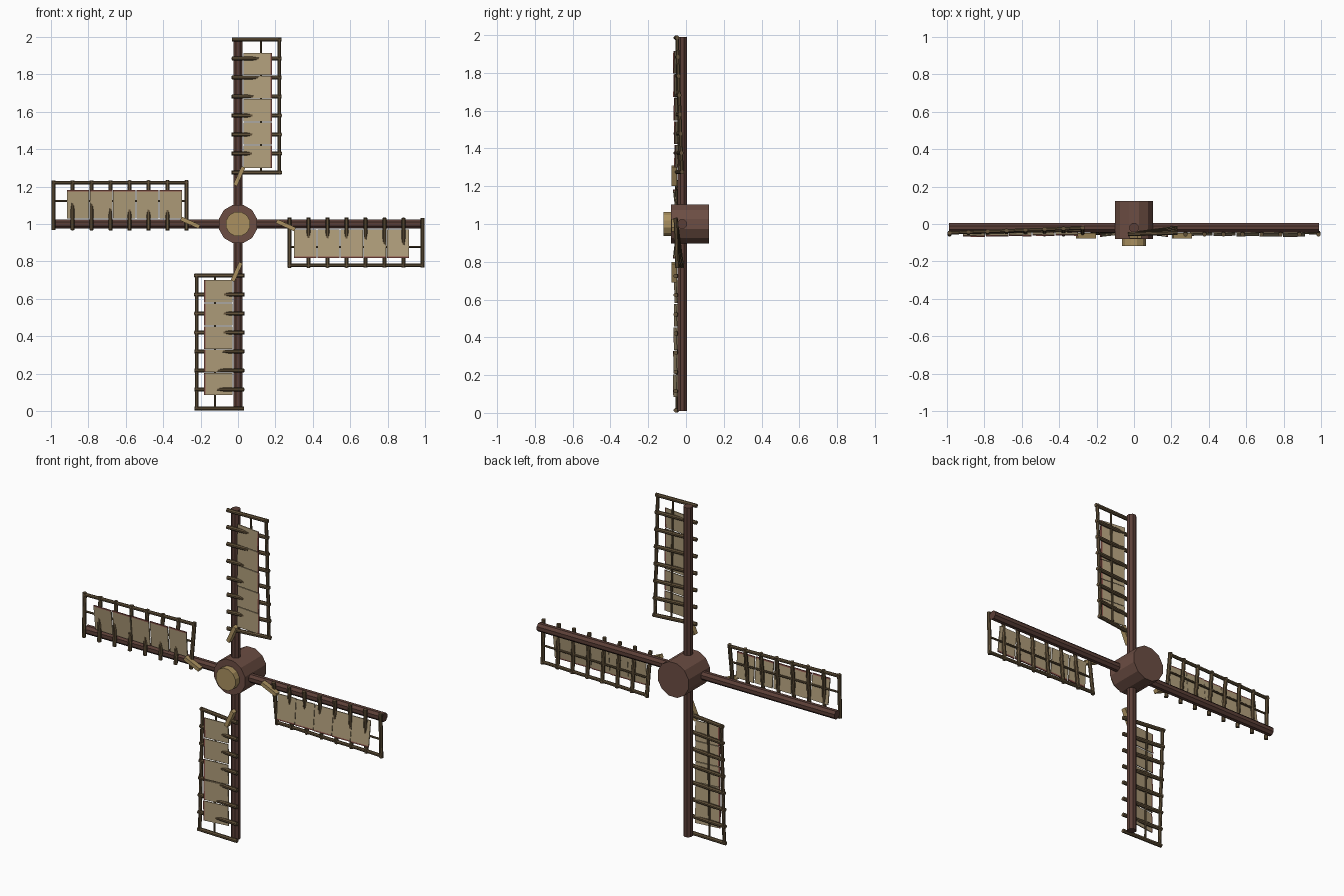
import bpy, bmesh, math
from mathutils import Matrix, Vector

cube = bpy.data.objects.get("Cube")
if cube:
    bpy.data.objects.remove(cube)


def material(name, rgb):
    m = bpy.data.materials.new(name)
    m.use_nodes = True
    m.diffuse_color = (*rgb, 1)
    m.node_tree.nodes["Principled BSDF"].inputs["Base Color"].default_value = (*rgb, 1)
    return m


HUB = material("hub_brown", (0.15, 0.075, 0.056))
SPAR = material("dark_spar_wood", (0.105, 0.049, 0.038))
LATTICE = material("lattice_wood", (0.125, 0.085, 0.042))
GOLD = material("golden_wood", (0.40, 0.28, 0.115))
CLOTH = material("sail_cloth", (0.44, 0.345, 0.20))
RED = material("red_hem", (0.27, 0.09, 0.07))
CENTRE = Matrix.Translation((0, 0, 1))


def finish(bm, name, mat, matrix):
    bmesh.ops.recalc_face_normals(bm, faces=bm.faces)
    bm.transform(matrix)
    mesh = bpy.data.meshes.new(name)
    bm.to_mesh(mesh)
    bm.free()
    mesh.materials.append(mat)
    ob = bpy.data.objects.new(name, mesh)
    bpy.context.collection.objects.link(ob)
    return ob


def add_rod(bm, a, b, radius, sides=8):
    a, b = Vector(a), Vector(b)
    turn = (b - a).to_track_quat('Z', 'Y').to_matrix().to_4x4()
    place = Matrix.Translation((a + b) / 2) @ turn @ Matrix.Rotation(math.pi / sides, 4, 'Z')
    bmesh.ops.create_cone(bm, cap_ends=True, segments=sides, radius1=radius,
                          radius2=radius, depth=(b - a).length, matrix=place)


def rod(name, a, b, radius, mat, matrix, sides=8):
    bm = bmesh.new()
    add_rod(bm, a, b, radius, sides)
    return finish(bm, name, mat, matrix)


def add_slab(bm, corners, thick):
    # Thin sheet over four corners, thickened along y
    front = [bm.verts.new(c) for c in corners]
    back = [bm.verts.new((c[0], c[1] + thick, c[2])) for c in corners]
    bm.faces.new(front)
    bm.faces.new(back[::-1])
    for i in range(4):
        j = (i + 1) % 4
        bm.faces.new((front[i], back[i], back[j], front[j]))


# Lattice surface: twists back towards the hub
INNER, OUTER, R0, R1 = -0.033, 0.233, 0.275, 0.986


def lattice_point(x, r):
    t = (r - R0) / (R1 - R0)
    edge_y = -0.02 - 0.027 * t
    s = (x - INNER) / (OUTER - INNER)
    return (x, -0.055 + (edge_y + 0.055) * s, r)


def cloth_point(x, r, lift=0.0):
    t = (r - 0.3) / 0.62
    s = (x - 0.03) / 0.15
    return (x, -0.048 - (0.011 + 0.008 * t) * s - lift, r)


def build_sail(label, angle):
    m = CENTRE @ Matrix.Rotation(angle, 4, 'Y')
    rod(label + "_spar", (0, -0.02, 0.05), (0, -0.02, 0.99), 0.0265, SPAR, m)

    # Rungs across the spar
    bm = bmesh.new()
    count = 8
    for i in range(count):
        r = R0 + (R1 - R0) * i / (count - 1)
        add_rod(bm, lattice_point(INNER, r), lattice_point(OUTER, r), 0.0115)
    finish(bm, label + "_rungs", LATTICE, m)

    # Long rails
    for part, x, radius in (("outer_rail", 0.221, 0.010), ("middle_rail", 0.122, 0.006)):
        rod(label + "_" + part, lattice_point(x, R0 - 0.008),
            lattice_point(x, R1 + 0.008), radius, LATTICE, m)

    # Five overlapping cloth panels with a red hem
    cloth, hem = bmesh.new(), bmesh.new()
    step = 0.124
    for i in range(5):
        a = 0.3 + i * step
        b = a + step - 0.005
        for bm, x0, x1 in ((cloth, 0.03, 0.175), (hem, 0.175, 0.183)):
            add_slab(bm, [cloth_point(x0, a, 0.004), cloth_point(x1, a, 0.004),
                          cloth_point(x1, b), cloth_point(x0, b)], 0.006)
    finish(cloth, label + "_cloth", CLOTH, m)
    finish(hem, label + "_hem", RED, m)

    # Slanted brace board at the foot of the sail
    bm = bmesh.new()
    lean = math.atan2(0.045, 0.10)
    bmesh.ops.create_cube(bm, size=1, matrix=Matrix.Translation((0.007, -0.062, 0.256))
                          @ Matrix.Rotation(lean, 4, 'Y')
                          @ Matrix.Diagonal((0.022, 0.03, 0.108, 1)))
    finish(bm, label + "_brace", GOLD, m)


for k, label in enumerate(("top_sail", "left_sail", "bottom_sail", "right_sail")):
    build_sail(label, k * math.pi / 2)

# Hub and front cap
rod("hub", (0, -0.08, 0), (0, 0.122, 0), 0.106, HUB, CENTRE, 12)
rod("hub_cap", (0, -0.118, 0), (0, -0.07, 0), 0.067, GOLD, CENTRE, 12)
